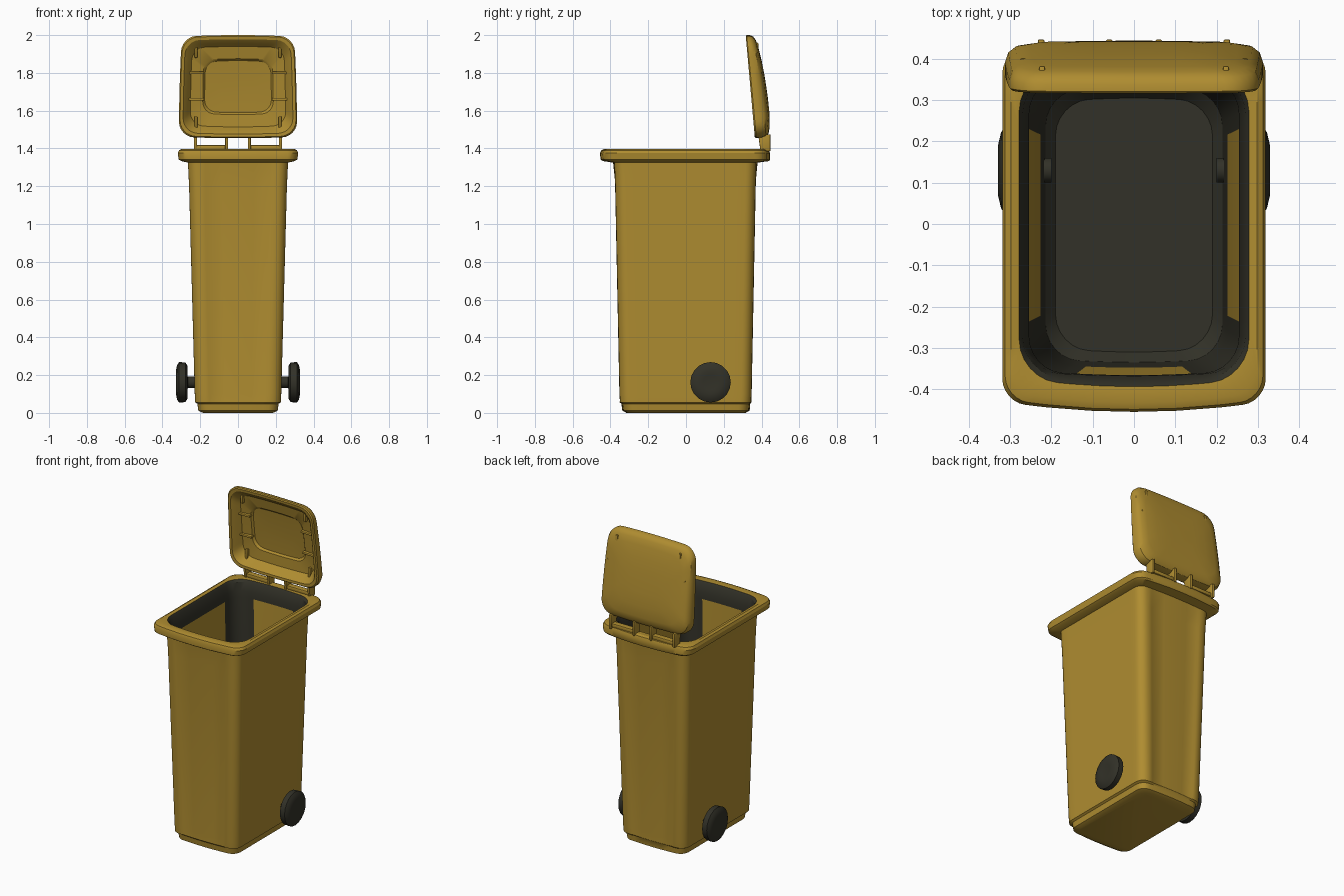
import bpy, bmesh, math
from mathutils import Matrix, Vector

if "Cube" in bpy.data.objects:
    bpy.data.objects.remove(bpy.data.objects["Cube"])


def material(name, rgb):
    m = bpy.data.materials.new(name)
    m.diffuse_color = (*rgb, 1)
    m.use_nodes = True
    m.node_tree.nodes["Principled BSDF"].inputs["Base Color"].default_value = m.diffuse_color
    return m


YELLOW = material("ochre plastic", (0.43, 0.265, 0.03))
DARK = material("dark rubber", (0.032, 0.031, 0.021))


def finish(name, bm, mats, angle=32):
    bmesh.ops.recalc_face_normals(bm, faces=bm.faces)
    me = bpy.data.meshes.new(name)
    bm.to_mesh(me)
    bm.free()
    for m in mats:
        me.materials.append(m)
    ob = bpy.data.objects.new(name, me)
    bpy.context.collection.objects.link(ob)
    bpy.ops.object.select_all(action='DESELECT')
    ob.select_set(True)
    bpy.context.view_layer.objects.active = ob
    bpy.ops.object.shade_smooth_by_angle(angle=math.radians(angle))
    return ob


def ring(hx, y0, y1, r, bow=0.0, inset=0.0):
    """Rounded rectangle with bowed ends and optional recessed end panels."""
    corners = [(hx - r, y1 - r), (r - hx, y1 - r), (r - hx, y0 + r), (hx - r, y0 + r)]

    def arc(i, k):
        a = math.radians(90 * i + 15 * k)
        return Vector((corners[i % 4][0] + r * math.cos(a), corners[i % 4][1] + r * math.sin(a)))

    pts = []
    for i in range(4):
        pts += [arc(i, k) for k in range(7)]
        for t in (.07, .1, .3, .5, .7, .9, .93):
            p = arc(i, 6).lerp(arc((i + 1) % 4, 0), t)
            if i in (0, 2) and .09 < t < .91:
                p.y += inset * (i - 1)
            pts.append(p)
    mid, half = (y0 + y1) / 2, (y1 - y0) / 2
    for p in pts:
        p.y += bow * (p.y - mid) / half * (1 - (p.x / hx) ** 2)
    return pts


def loft(bm, rings, cap=True, closed=False):
    vs = [[bm.verts.new(p) for p in r] for r in rings]
    n = len(vs[0])
    pairs = list(zip(vs, vs[1:])) + ([(vs[-1], vs[0])] if closed else [])
    for a, b in pairs:
        for i in range(n):
            bm.faces.new((a[i], a[(i + 1) % n], b[(i + 1) % n], b[i]))
    if cap and not closed:
        bm.faces.new(vs[0])
        bm.faces.new(vs[-1])


def box(name, x, y, z, bevel=.005, taper=0.0):
    """Box from ranges; taper pulls in the front of the bottom."""
    bm = bmesh.new()
    bmesh.ops.create_cube(bm, size=1)
    for v in bm.verts:
        low = v.co.z < 0 and v.co.y < 0
        v.co = Vector([sum(r) / 2 + c * (r[1] - r[0]) for r, c in zip((x, y, z), v.co)])
        if low:
            v.co.y += taper
    bmesh.ops.bevel(bm, geom=bm.edges[:], offset=bevel, segments=2, affect='EDGES', profile=.5)
    return finish(name, bm, [YELLOW])


# Bin body: outer wall, rim and dark-lined inside in one loft
sections = [  # z, half width, front, back, corner radius, bow, panel inset
    (0.000, .185, -.300, .300, .05, .015, 0),
    (0.012, .210, -.325, .325, .05, .012, 0),
    (0.048, .215, -.330, .328, .05, .012, 0),
    (0.056, .227, -.343, .338, .05, .012, .004),
    (0.100, .229, -.346, .341, .05, .012, .008),
    (1.200, .259, -.369, .363, .05, .012, .008),
    (1.325, .265, -.374, .367, .05, .012, 0),
    (1.333, .300, -.415, .415, .05, .025, 0),
    (1.342, .314, -.428, .420, .055, .025, 0),
    (1.375, .319, -.430, .420, .055, .025, 0),
    (1.390, .312, -.424, .414, .055, .025, 0),
    (1.397, .298, -.408, .400, .06, .025, 0),
    (1.393, .278, -.372, .365, .09, .022, 0),
    (1.380, .270, -.362, .355, .09, .022, 0),
    (1.330, .260, -.356, .350, .08, .012, 0),
    (1.290, .254, -.354, .348, .08, .012, 0),
    (0.450, .226, -.338, .332, .08, .010, 0),
    (0.070, .214, -.325, .320, .08, .010, 0),
    (0.040, .190, -.300, .295, .08, .010, 0),
]
bm = bmesh.new()
loft(bm, [[(p.x, p.y, s[0]) for p in ring(*s[1:])] for s in sections])
bm.faces.ensure_lookup_table()
per_ring = len(ring(.3, -.4, .4, .05))
for f in bm.faces[per_ring * 12:]:          # lining faces
    c = f.calc_center_median()
    wall = .4 < c.z < 1.3 and (abs(c.y) < .24 or abs(c.x) < .13)
    f.material_index = 0 if wall else 1
for f in bm.faces:
    if len(f.verts) > 4:                    # floor and underside
        f.material_index = 1 if f.calc_center_median().z > .02 else 0
finish("bin_body", bm, [YELLOW, DARK])

# Open lid: hollow dish standing upright, leaning slightly forward
V = .55


def lid_point(x, v, w):
    f = 1 - .36 * max(0, v / V) ** 2
    x *= 1 - .05 * (v / V) ** 2
    return (x, .365 - .049 * v / V + w * f, 1.45 + v)


def lid_ring(margin, w, r):
    pts = ring(.313 - margin, .012 + margin, V - .008 - margin, r, .008)
    return [lid_point(p.x, p.y, w) for p in pts]


lid_sections = [(.0, .008, .08), (.0, .035, .08), (.008, .06, .08), (.025, .075, .08),
                (.06, .084, .08), (.13, .091, .07), (.21, .093, .04),
                (.21, .083, .04), (.135, .081, .06), (.125, .068, .06),
                (.06, .060, .07), (.045, .035, .07), (.030, .012, .07),
                (.022, .002, .075), (.006, .000, .08)]
bm = bmesh.new()
rings = [lid_ring(*s) for s in lid_sections]
loft(bm, rings[:7], cap=False)
loft(bm, rings[7:], cap=False)
bmesh.ops.contextual_create  # (caps are filled below)
for b in (rings[6], rings[7]):
    bm.faces.new([bm.verts.new(p) for p in b])
loft(bm, [rings[-1], rings[0]], cap=False)
bmesh.ops.remove_doubles(bm, verts=bm.verts[:], dist=.0002)
finish("lid", bm, [YELLOW])

# Stiffening ribs inside the lid
for s in (-1, 1):
    for v in (.21, .35):
        x0, x1 = sorted((s * .18, s * .275))
        y = lid_point(0, v, .045)[1]
        box("lid_side_rib", (x0, x1), (y, y + .03), (1.45 + v - .007, 1.45 + v + .007), .004)
    for v in (.08, .47):
        x0, x1 = sorted((s * .215, s * .23))
        y = lid_point(0, v, .04)[1]
        box("lid_end_rib", (x0, x1), (y, y + .03), (1.45 + v - .04, 1.45 + v + .04), .004)

# Hinges: two arms and a bar on each side
for s in (-1, 1):
    for x in (.06, .225):
        box("hinge_arm", (s * x - .008, s * x + .008), (.382, .447), (1.385, 1.475), .004, .012)
    x0, x1 = sorted((s * .055, s * .23))
    box("hinge_bar", (x0, x1), (.398, .436), (1.393, 1.418), .006)

# Wheels with axle stubs, turned around the x axis
wheel_profile = [(.20, .001), (.20, .03), (.266, .03), (.267, .085), (.278, .105),
                 (.312, .107), (.322, .092), (.329, .062), (.326, .04), (.326, .001)]
for s, side in ((-1, "left"), (1, "right")):
    bm = bmesh.new()
    loft(bm, [[(s * x, .13 + r * math.cos(a), .162 + r * math.sin(a))
               for a in [2 * math.pi * k / 20 for k in range(20)]] for x, r in wheel_profile])
    finish(side + "_wheel", bm, [DARK])
